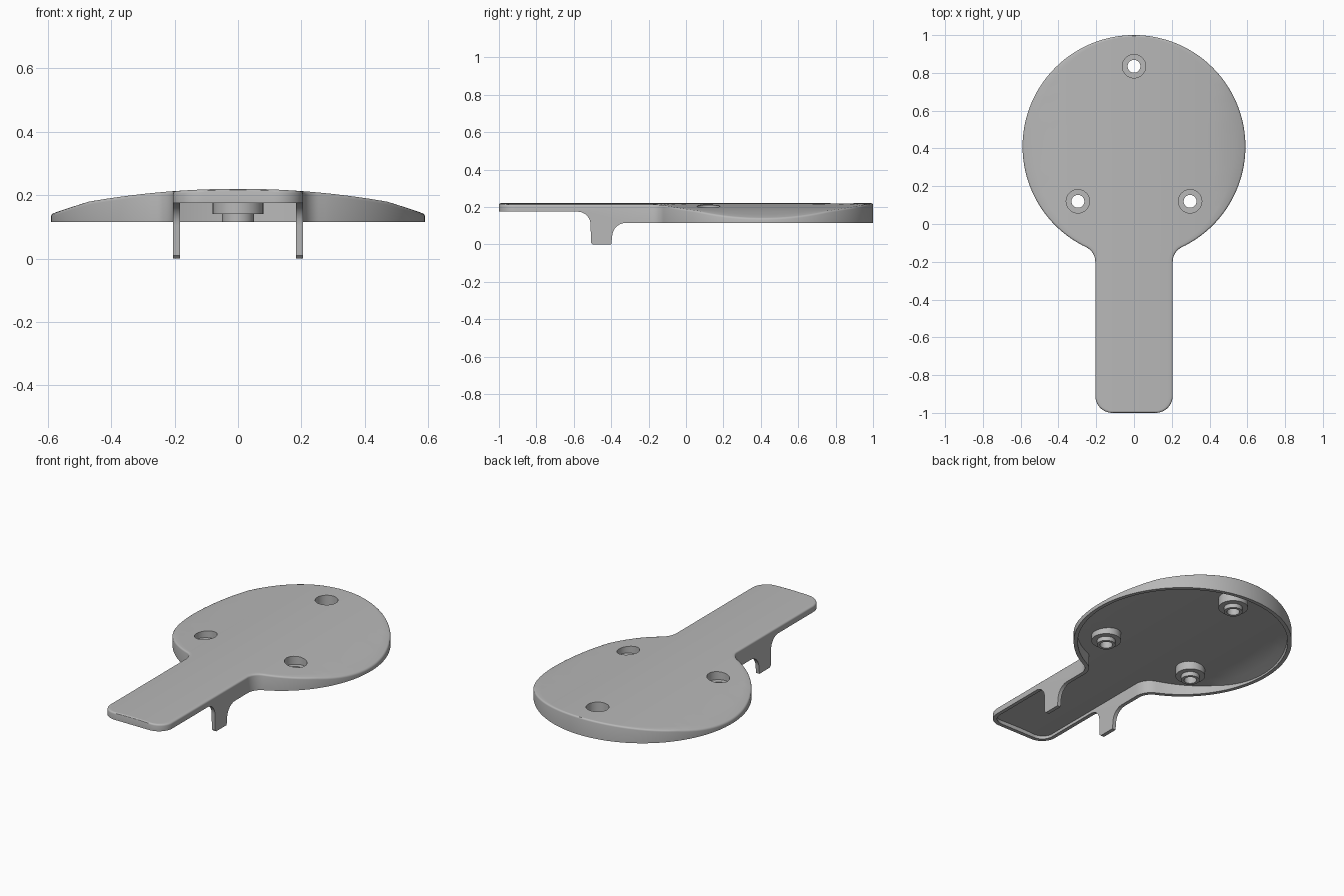
import bpy, bmesh
from math import sin, cos, pi, radians, sqrt, atan2

if "Cube" in bpy.data.objects:
    bpy.data.objects.remove(bpy.data.objects["Cube"])

DISC_Y, DISC_R, HALF_W = 0.41, 0.59, 0.205
NECK_Y, NECK_R, CORNER_R = -0.2, 0.086, 0.09
WALL = 0.022

grey = bpy.data.materials.new("plain grey")
grey.use_nodes = True
colour = (0.48, 0.48, 0.48, 1)
grey.diffuse_color = colour
grey.node_tree.nodes["Principled BSDF"].inputs["Base Color"].default_value = colour


def arc(cx, cy, r, a0, a1, n):
    return [(cx + r * cos(a0 + (a1 - a0) * i / n), cy + r * sin(a0 + (a1 - a0) * i / n))
            for i in range(n + 1)]


def half_outline(d):
    """Right half of the paddle outline, offset inward by d, front to back."""
    touch = atan2(NECK_Y - DISC_Y, HALF_W + NECK_R)
    return (arc(HALF_W - CORNER_R, CORNER_R - 1, CORNER_R - d, -pi / 2, 0, 10)
            + arc(HALF_W + NECK_R, NECK_Y, NECK_R + d, pi, touch + pi, 10)
            + arc(0, DISC_Y, DISC_R - d, touch, radians(89), 70)[1:])


def crown(x):
    """Height of the gently domed top."""
    return 0.22 - (2.74 - sqrt(2.74 ** 2 - x * x)) - 0.13 * max(0, abs(x) - 0.47)


def make_object(name, bm):
    bmesh.ops.recalc_face_normals(bm, faces=bm.faces)
    mesh = bpy.data.meshes.new(name)
    bm.to_mesh(mesh)
    bm.free()
    ob = bpy.data.objects.new(name, mesh)
    bpy.context.collection.objects.link(ob)
    mesh.materials.append(grey)
    return ob


def domed_solid(name, inset, drop, bottom, rounding, cols=24):
    """Paddle-shaped solid with a domed top and a rounded top edge."""
    bm = bmesh.new()

    def row_points(d, z_drop):
        return [[(x * (2 * j / cols - 1), y, crown(x * (2 * j / cols - 1)) - z_drop)
                 for j in range(cols + 1)] for x, y in half_outline(d)]

    def border(g):
        return (g[0][:-1] + [r[-1] for r in g[:-1]]
                + g[-1][:0:-1] + [r[0] for r in g[:0:-1]])

    grid = [[bm.verts.new(p) for p in row] for row in row_points(inset + rounding, drop)]
    for a, b in zip(grid, grid[1:]):
        for j in range(cols):
            bm.faces.new((a[j], a[j + 1], b[j + 1], b[j]))
    loops = [border(grid)]
    if rounding:
        for t in (30, 60, 90):
            a = radians(t)
            pts = border(row_points(inset + rounding * (1 - sin(a)),
                                    drop + rounding * (1 - cos(a))))
            loops.append([bm.verts.new(p) for p in pts])
    loops.append([bm.verts.new((v.co.x, v.co.y, bottom)) for v in loops[-1]])
    for a, b in zip(loops, loops[1:]):
        for i in range(len(a)):
            k = (i + 1) % len(a)
            bm.faces.new((a[i], a[k], b[k], b[i]))
    bm.faces.new(loops[-1])
    return make_object(name, bm)


def side_prism(name, pts):
    """Side profile in y and z, run across the full width."""
    bm = bmesh.new()
    face = bm.faces.new([bm.verts.new((-0.8, y, z)) for y, z in pts])
    ext = bmesh.ops.extrude_face_region(bm, geom=[face])["geom"]
    bmesh.ops.translate(bm, vec=(1.6, 0, 0),
                        verts=[v for v in ext if isinstance(v, bmesh.types.BMVert)])
    return make_object(name, bm)


def cylinder(name, x, y, r, z0, z1):
    bm = bmesh.new()
    bmesh.ops.create_cone(bm, cap_ends=True, segments=40, radius1=r, radius2=r, depth=z1 - z0)
    bmesh.ops.translate(bm, verts=bm.verts, vec=(x, y, (z0 + z1) / 2))
    return make_object(name, bm)


def combine(target, tool, operation):
    mod = target.modifiers.new(operation, 'BOOLEAN')
    mod.operation, mod.object, mod.solver = operation, tool, 'EXACT'
    bpy.context.view_layer.objects.active = target
    bpy.ops.object.modifier_apply(modifier=mod.name)
    bpy.data.objects.remove(tool)


# Outer shell, then the hollow inside
shell = domed_solid("paddle_cover", 0, 0, 0, 0.009)
combine(shell, domed_solid("hollow", WALL, WALL, -0.1, 0), 'DIFFERENCE')

# Underside cuts leave a shallow handle rim, two clip legs and a deep disc rim
front_cut = ([(-1.1, -0.1), (-1.1, 0.175)] + arc(-0.58, 0.105, 0.07, pi / 2, 0, 10)
             + [(-0.508, 0.01), (-0.498, 0), (-0.49, -0.1)])
rear_cut = ([(-0.41, -0.1), (-0.4, 0)] + arc(-0.32, 0.04, 0.075, pi, pi / 2, 10)
            + [(1.1, 0.115), (1.1, -0.1)])
combine(shell, side_prism("front_cut", front_cut), 'DIFFERENCE')
combine(shell, side_prism("rear_cut", rear_cut), 'DIFFERENCE')

# Stepped screw bosses with counterbored holes
for x, y in ((0, 0.835), (-0.297, 0.12), (0.297, 0.12)):
    top = crown(x) - 0.012
    boss = cylinder("boss", x, y, 0.08, 0.14, top)
    combine(boss, cylinder("boss_tip", x, y, 0.05, 0.115, 0.15), 'UNION')
    combine(shell, boss, 'UNION')
    combine(shell, cylinder("counterbore", x, y, 0.062, 0.16, 0.4), 'DIFFERENCE')
    combine(shell, cylinder("screw_hole", x, y, 0.034, 0, 0.4), 'DIFFERENCE')

bpy.ops.object.select_all(action='DESELECT')
shell.select_set(True)
bpy.context.view_layer.objects.active = shell
bpy.ops.object.shade_smooth_by_angle(angle=radians(30))
